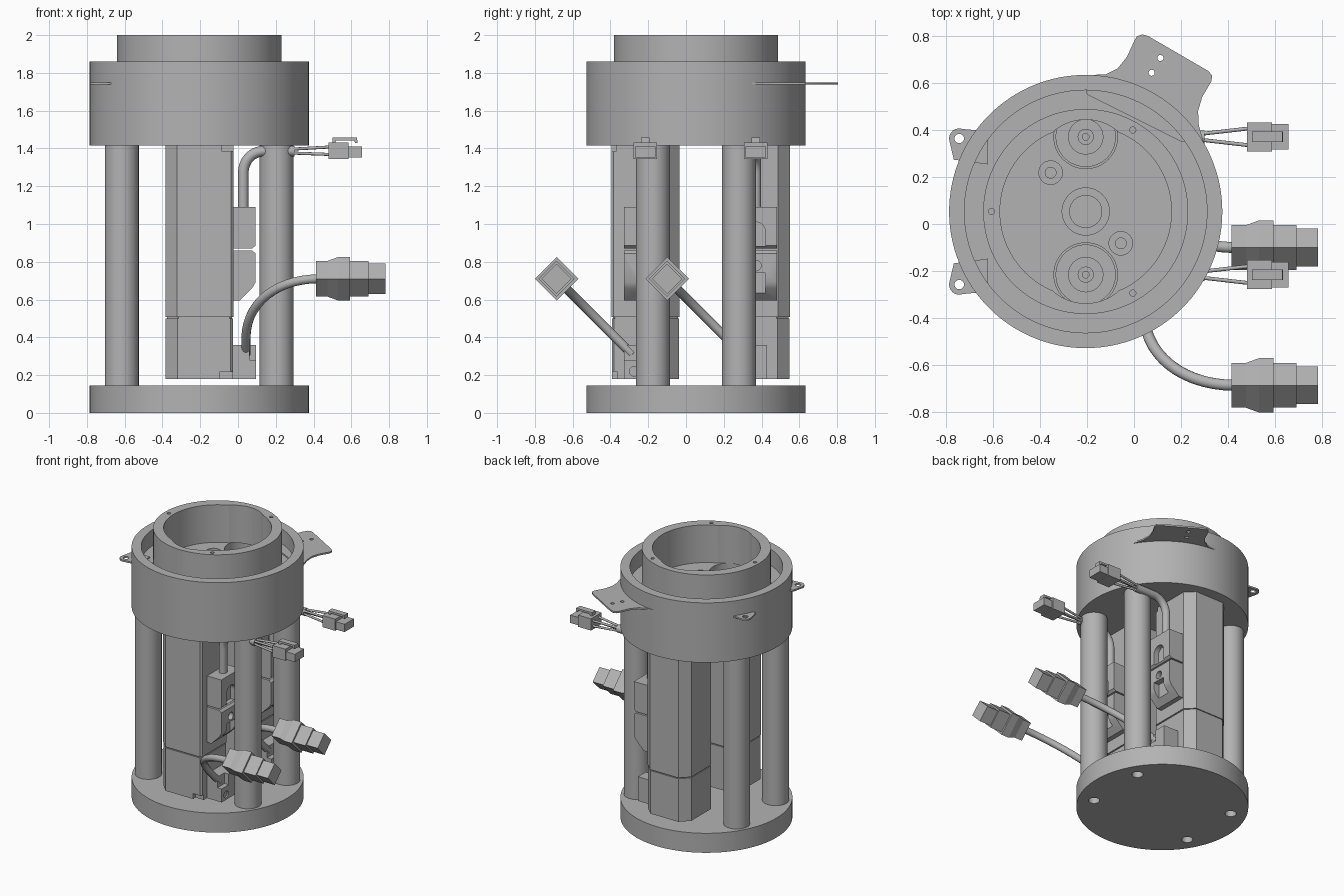
import bpy, bmesh, math
from mathutils import Vector, Matrix

if "Cube" in bpy.data.objects:
    bpy.data.objects.remove(bpy.data.objects["Cube"], do_unlink=True)

GREY = bpy.data.materials.new("machined_grey")
GREY.use_nodes = True
GREY.diffuse_color = (0.45, 0.45, 0.45, 1)
GREY.node_tree.nodes["Principled BSDF"].inputs["Base Color"].default_value = GREY.diffuse_color

AX, AY = -0.205, 0.053          # main axis
MOTOR_Y = (-0.215, 0.37)        # motor centres along y


def finish(name, bm, smooth=False):
    bmesh.ops.recalc_face_normals(bm, faces=bm.faces[:])
    mesh = bpy.data.meshes.new(name)
    bm.to_mesh(mesh)
    bm.free()
    mesh.materials.append(GREY)
    ob = bpy.data.objects.new(name, mesh)
    bpy.context.collection.objects.link(ob)
    if smooth:
        shade(ob)
    return ob


def shade(ob):
    bpy.ops.object.select_all(action='DESELECT')
    ob.select_set(True)
    bpy.context.view_layer.objects.active = ob
    bpy.ops.object.shade_smooth_by_angle(angle=math.radians(30))


def lathe(name, profile, at, sides=96, along_x=False):
    """Closed turned solid; profile is (radius, height) from axis to axis."""
    bm = bmesh.new()
    verts = [bm.verts.new((r, 0, h)) for r, h in profile]
    edges = [bm.edges.new(p) for p in zip(verts, verts[1:])]
    bmesh.ops.spin(bm, geom=verts + edges, cent=(0, 0, 0), axis=(0, 0, 1),
                   angle=math.tau, steps=sides, use_duplicate=False)
    bmesh.ops.remove_doubles(bm, verts=bm.verts[:], dist=1e-5)
    turn = Matrix.Rotation(math.pi / 2, 4, 'Y') if along_x else Matrix()
    bm.transform(Matrix.Translation(at) @ turn)
    return finish(name, bm, sides > 8)


def rod(name, x, y, r, z0, z1, sides=48):
    return lathe(name, [(0, z0), (r, z0), (r, z1), (0, z1)], (x, y, 0), sides)


def prism(name, outline, lo, hi, plane="xy"):
    """Extrude an outline between lo and hi along the remaining axis."""
    bm = bmesh.new()
    place = (lambda a, b, c: (a, b, c)) if plane == "xy" else (lambda a, b, c: (a, c, b))
    face = bm.faces.new([bm.verts.new(place(a, b, lo)) for a, b in outline])
    out = bmesh.ops.extrude_face_region(bm, geom=[face])
    moved = [v for v in out["geom"] if isinstance(v, bmesh.types.BMVert)]
    bmesh.ops.translate(bm, verts=moved, vec=place(0, 0, hi - lo))
    return finish(name, bm)


def box(name, x0, x1, y0, y1, z0, z1):
    return prism(name, [(x0, y0), (x1, y0), (x1, y1), (x0, y1)], z0, z1)


def cut(ob, cutters):
    for c in cutters:
        c.hide_render = True
        m = ob.modifiers.new("cut", 'BOOLEAN')
        m.operation, m.solver, m.object = 'DIFFERENCE', 'EXACT', c
    deps = bpy.context.evaluated_depsgraph_get()
    mesh = bpy.data.meshes.new_from_object(ob.evaluated_get(deps))
    ob.modifiers.clear()
    ob.data = mesh
    for c in cutters:
        bpy.data.objects.remove(c, do_unlink=True)
    shade(ob)


def cable(name, points, r):
    """Tube along bezier points given as (left handle, point, right handle)."""
    cu = bpy.data.curves.new(name, 'CURVE')
    cu.dimensions, cu.bevel_depth, cu.bevel_resolution = '3D', r, 4
    cu.resolution_u, cu.use_fill_caps = 14, True
    sp = cu.splines.new('BEZIER')
    sp.bezier_points.add(len(points) - 1)
    for bp, (left, co, right) in zip(sp.bezier_points, points):
        bp.handle_left, bp.co, bp.handle_right = left, co, right
    cu.materials.append(GREY)
    ob = bpy.data.objects.new(name, cu)
    bpy.context.collection.objects.link(ob)


# Base disc and posts
posts = [(AX + sx * 0.41, AY + sy * 0.228) for sx in (-1, 1) for sy in (-1, 1)]
base = rod("base_disc", AX, AY, 0.58, 0, 0.145, 128)
cut(base, [rod("hole", x, y, 0.038, -0.1, 0.1, 24) for x, y in posts])
for i, (x, y) in enumerate(posts):
    rod(f"post_{i + 1}", x, y, 0.09, 0.1449, 1.4151)

# Upper housing: outer rim, groove, raised collar and bore
housing = lathe("upper_housing", [
    (0, 1.415), (0.58, 1.415), (0.58, 1.86), (0.515, 1.86), (0.515, 1.74),
    (0.435, 1.74), (0.435, 2), (0.364, 2), (0.364, 1.72), (0.1, 1.72),
    (0.1, 1.705), (0.07, 1.705), (0.07, 1.72), (0, 1.72)], (AX, AY, 0), 128)
cutters = []
for s, y in zip((-1, 1), MOTOR_Y):
    cutters.append(rod("bore_relief", AX, AY + s * 0.18, 0.21, 1.7201, 2.1, 64))
    cutters.append(rod("motor_hole", AX, y, 0.135, 1.5, 1.7205, 64))
    x, y = AX - s * 0.148, AY - 0.0 + s * 0.148 if s < 0 else AY + 0.165
    x, y = AX - s * 0.149, AY + s * 0.15
    cutters.append(rod("counterbore", x, y + 0.015, 0.05, 1.66, 1.8, 32))
    cutters.append(rod("bolt_hole", x, y + 0.015, 0.023, 1.56, 1.7, 24))
for deg in (60, 180, 300):
    a = math.radians(deg)
    cutters.append(rod("screw_hole", AX + 0.4 * math.cos(a), AY + 0.4 * math.sin(a),
                       0.013, 1.9, 2.1, 16))
cut(housing, cutters)

# Side bracket plate with curved flanks
bracket = prism("side_bracket", [
    (-0.2, 0.55), (-0.21, 0.632), (-0.12, 0.635), (-0.07, 0.66), (-0.03, 0.71),
    (0, 0.775), (0.012, 0.797), (0.035, 0.805), (0.06, 0.798), (0.315, 0.65),
    (0.332, 0.63), (0.328, 0.605), (0.29, 0.54), (0.272, 0.48), (0.275, 0.42),
    (0.295, 0.35), (0.2, 0.35)], 1.738, 1.75)
cut(bracket, [rod("hole", x, y, 0.013, 1.7, 1.8, 16) for x, y in ((0.112, 0.705), (0.075, 0.642))])

# Mounting ears
for name, s in (("back_ear", 1), ("front_ear", -1)):
    cy = AY + s * 0.31
    arc = [(-0.742 + 0.043 * math.cos(t), cy + s * 0.043 * math.sin(t))
           for t in (math.radians(70 + 15 * k) for k in range(9))]
    ear = prism(name, [(-0.62, AY + s * 0.39), (-0.67, AY + s * 0.345)] + arc +
                [(-0.765, AY + s * 0.22), (-0.62, AY + s * 0.2)], 1.738, 1.75)
    cut(ear, [rod("hole", -0.742, cy, 0.02, 1.7, 1.8, 24)])

for tag, my in zip(("front", "back"), MOTOR_Y):
    # Motor body in two stacked sections with chamfered corners
    def section(h, c=0.063):
        return [(AX - h + c, my - h), (AX + h - 0.012, my - h), (AX + h, my - h + 0.012),
                (AX + h, my + h - c), (AX + h - c, my + h), (AX - h + c, my + h),
                (AX - h, my + h - c), (AX - h, my - h + c)]
    body = prism(f"{tag}_motor_body", section(0.18), 0.508, 1.4151)
    cut(body, [box("notch", AX + 0.12, AX + 0.3, my - 0.3, my - 0.155, 1.385, 1.5)])
    prism(f"{tag}_motor_seam", section(0.172), 0.49, 0.515)
    rear = prism(f"{tag}_motor_rear", section(0.178), 0.18, 0.5)
    cut(rear, [box("notch", AX + 0.11, AX + 0.3, my - 0.3, my - 0.15, 0.1, 0.22)])
    lathe(f"{tag}_motor_shaft", [
        (0, 1.49), (0.128, 1.49), (0.128, 1.6), (0.075, 1.6), (0.075, 1.64),
        (0.034, 1.64), (0.034, 1.7), (0.014, 1.7), (0.014, 1.67), (0, 1.67)], (AX, my, 0), 48)

    # Terminal blocks on the motor's side
    w, x0, x1 = 0.113, -0.03, 0.092
    top = prism(f"{tag}_upper_terminal", [(x0, 0.87), (0.075, 0.87), (x1, 0.885), (x1, 1.09),
                                          (x0, 1.09)], my - w, my + w, "xz")
    cut(top, [box("notch", 0.055, 0.2, my - 0.05, my + 0.05, 0.88, 0.96),
              lathe("round", [(0, 0.055), (0.05, 0.055), (0.05, 0.2), (0, 0.2)],
                    (0, my, 0.96), 32, True)])
    low = prism(f"{tag}_lower_terminal", [(x0, 0.595), (0.01, 0.595), (0.075, 0.66), (x1, 0.69),
                                          (x1, 0.845), (0.075, 0.86), (x0, 0.86)],
                my - w, my + w, "xz")
    cut(low, [box("notch", 0.05, 0.2, my - 0.05, my + 0.05, 0.5, 0.74),
              lathe("round", [(0, 0.06), (0.028, 0.06), (0.028, 0.2), (0, 0.2)],
                    (0, my, 0.78), 24, True)])
    plug = box(f"{tag}_power_socket", -0.03, 0.095, my - w, my + 0.06, 0.18, 0.36)
    cut(plug, [box("step", 0.06, 0.2, my - 0.2, my - 0.03, 0.28, 0.5),
               lathe("round", [(0, 0.085), (0.025, 0.085), (0.025, 0.2), (0, 0.2)],
                     (0, my - 0.06, 0.22), 24, True)])

    # Power cable rising at 45 degrees, then turning sideways
    d = Vector((0, -0.7071, 0.7071))
    a, e = Vector((0.042, my - 0.07, 0.31)), Vector((0.43, my - 0.47, 0.71))
    m = a + d * 0.12
    cable(f"{tag}_power_cable", [(a - d * 0.03, a, a + d * 0.03), (m - d * 0.04, m, m + d * 0.27),
                                 (e - Vector((0.22, 0, 0)), e, e)], 0.024)
    # Square stepped plug, turned on its corner
    lathe(f"{tag}_power_plug", [
        (0, 0.413), (0.095, 0.413), (0.095, 0.475), (0.115, 0.53), (0.115, 0.592),
        (0.095, 0.592), (0.095, 0.69), (0.08, 0.69), (0.08, 0.782), (0, 0.782)],
        (0, my - 0.47, 0.71), 4, True)

    # Signal cable, loose wires and small connector
    up, out = Vector((0, 0, 1)), Vector((1, 0, 0))
    a, b, c, e = (Vector((x, my, z)) for x, z in ((0.028, 1.08), (0.028, 1.27), (0.14, 1.386), (0.3, 1.386)))
    cable(f"{tag}_signal_cable", [(a, a, a + up * 0.05), (b - up * 0.05, b, b + up * 0.065),
                                  (c - out * 0.065, c, c + out * 0.05), (e - out * 0.05, e, e)], 0.028)
    for i, (sy, sz) in enumerate(((-1, -1), (-1, 1), (1, -1), (1, 1))):
        p = Vector((0.28, my + sy * 0.012, 1.386 + sz * 0.01))
        q = Vector((0.49, my + sy * 0.036, 1.388 + sz * 0.02))
        cable(f"{tag}_wire_{i + 1}", [(p, p, p.lerp(q, 0.3)), (p.lerp(q, 0.7), q, q)], 0.008)
    box(f"{tag}_connector_body", 0.48, 0.585, my - 0.062, my + 0.062, 1.345, 1.432)
    box(f"{tag}_connector_nose", 0.58, 0.657, my - 0.054, my + 0.054, 1.352, 1.41)
    prism(f"{tag}_connector_latch", [(0.5, 1.43), (0.515, 1.43), (0.52, 1.443), (0.615, 1.443),
                                     (0.62, 1.43), (0.633, 1.43), (0.63, 1.457), (0.5, 1.457)],
          my - 0.022, my + 0.022, "xz")
